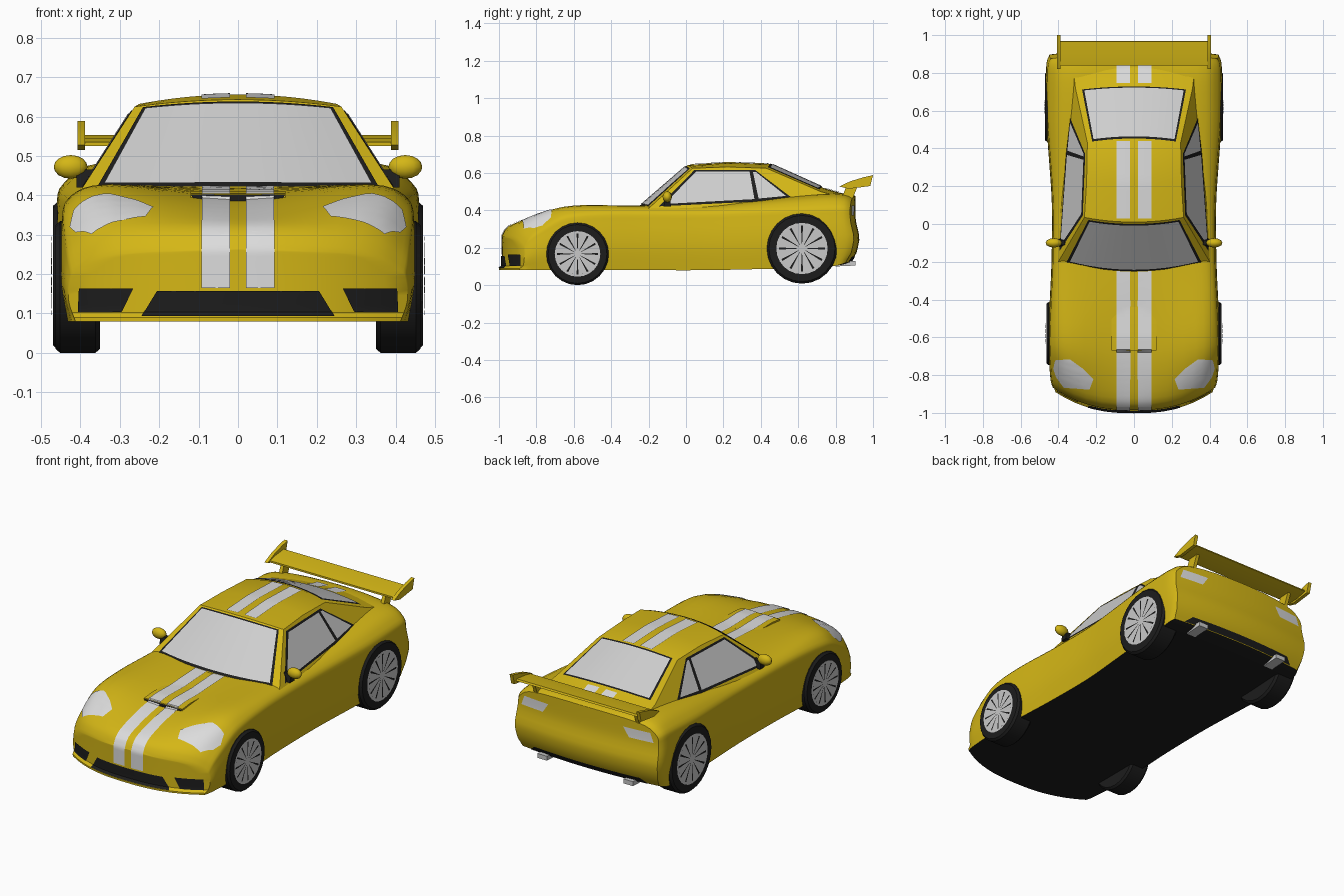
import bpy, bmesh, math
from mathutils import Vector, Matrix
from mathutils.bvhtree import BVHTree

if "Cube" in bpy.data.objects:
    bpy.data.objects.remove(bpy.data.objects["Cube"])


def mat(name, r, g, b):
    m = bpy.data.materials.new(name)
    m.diffuse_color = (r, g, b, 1)
    m.use_nodes = True
    m.node_tree.nodes["Principled BSDF"].inputs["Base Color"].default_value = m.diffuse_color
    return m


YELLOW = mat("yellow_paint", 0.66, 0.47, 0.008)
BLACK = mat("black_trim", 0.012, 0.012, 0.012)
WHITE = mat("white_stripe", 0.72, 0.72, 0.72)
GLASS = mat("pale_glass", 0.62, 0.62, 0.62)
METAL = mat("wheel_metal", 0.58, 0.58, 0.58)


def make(name, verts, faces, mats, facing=None, angle=35):
    """Mesh object; open plates are turned towards 'facing'."""
    bm = bmesh.new()
    vs = [bm.verts.new(v) for v in verts]
    for f in faces:
        bm.faces.new([vs[i] for i in f])
    bmesh.ops.remove_doubles(bm, verts=bm.verts, dist=1e-5)
    bmesh.ops.recalc_face_normals(bm, faces=bm.faces)
    bm.normal_update()
    if facing is not None:
        for f in bm.faces:
            if f.normal.dot(Vector(facing)) < 0:
                f.normal_flip()
    me = bpy.data.meshes.new(name)
    bm.to_mesh(me)
    bm.free()
    for m in mats:
        me.materials.append(m)
    ob = bpy.data.objects.new(name, me)
    bpy.context.collection.objects.link(ob)
    bpy.ops.object.select_all(action='DESELECT')
    ob.select_set(True)
    bpy.context.view_layer.objects.active = ob
    bpy.ops.object.shade_smooth_by_angle(angle=math.radians(angle))
    return ob


def grid_faces(rows, cols, start=0, closed=False):
    return [(start + r * cols + c, start + r * cols + (c + 1) % cols,
             start + (r + 1) * cols + (c + 1) % cols, start + (r + 1) * cols + c)
            for r in range(rows - 1) for c in range(cols if closed else cols - 1)]


def spline(pts, steps):
    """Catmull-Rom through tuples of any size; the ends are not extended."""
    out = []
    for i in range(1, len(pts) - 2):
        for s in range(steps):
            t = s / steps
            out.append([0.5 * (2 * b + (c - a) * t + (2 * a - 5 * b + 4 * c - d) * t * t
                               + (3 * b - a - 3 * c + d) * t ** 3)
                        for a, b, c, d in zip(*pts[i - 1:i + 3])])
    return out + [list(pts[-2])]


def prism(name, yz, x0, x1, m):
    n = len(yz)
    verts = [(x, y, z) for x in (x0, x1) for y, z in yz]
    faces = [tuple(range(n)), tuple(range(n, 2 * n))]
    faces += [(i, (i + 1) % n, n + (i + 1) % n, n + i) for i in range(n)]
    return make(name, verts, faces, [m])


# Body shell: sections along y, rounded nose and tail
STATIONS = [  # y, half width, centre top, fender top, shoulder, bottom
    (-0.985, .43, .262, .25, .21, .08), (-0.95, .44, .315, .305, .26, .08),
    (-0.85, .447, .35, .365, .315, .08), (-0.72, .452, .378, .41, .37, .08),
    (-0.58, .452, .395, .427, .39, .08), (-0.40, .445, .41, .427, .40, .08),
    (-0.20, .436, .42, .425, .40, .08), (0.10, .434, .43, .43, .40, .08),
    (0.35, .45, .44, .45, .41, .085), (0.55, .464, .47, .47, .42, .09),
    (0.75, .466, .49, .485, .43, .10), (0.86, .462, .49, .48, .43, .11),
    (0.905, .447, .478, .465, .42, .12)]


def bend(x, y, z):
    f = min(1, max(0, (-0.55 - y) / 0.43))
    r = min(1, max(0, (y - 0.8) / 0.105))
    dy = f * 0.1 * (abs(x) / 0.4) ** 2.5 - (0.015 * f ** 4 if z < 0.09 else 0)
    dy += r * (0.022 * math.exp(-((z - .25) / .07) ** 2) - 0.03 * (x / .45) ** 2
               - 0.035 * max(0, (0.17 - z) / 0.07))
    return (x, y + dy, z)


def half_section(w, zc, zf, zs, zb):
    h = zs - zb
    p = [(.96 * w, zb), (w, zb + .4 * h), (.99 * w, zb + .8 * h), (.95 * w, zs), (.72 * w, zf), (0, zc)]
    return spline([p[0]] + p + [(-.72 * w, zf)], 4)


def build_body():
    K = 16
    us = [-1 + 2 * k / K for k in range(K + 1)]
    secs = [(s[0], half_section(*s[1:])) for s in spline([STATIONS[0]] + STATIONS + [STATIONS[-1]], 3)]
    verts = []
    for y, H in secs:
        verts += [bend(x, y, z) for x, z in H] + [bend(-x, y, z) for x, z in H[-2::-1]]
        verts += [bend(H[0][0] * u, y, H[0][1]) for u in us[1:-1]]
    faces = grid_faces(len(secs), len(verts) // len(secs), 0, True)
    for y, H in (secs[0], secs[-1]):
        start = len(verts)
        verts += [bend(x * u, y, z) for x, z in H for u in us]
        faces += grid_faces(len(H), K + 1, start)
    ob = make("body_shell", verts, faces, [YELLOW, BLACK])
    for p in ob.data.polygons:          # dark underside
        if p.normal.z < -0.8 and p.center.z < 0.15:
            p.material_index = 1
    return ob


body = build_body()


# Cabin: rows across the car, sides lie on one leaning plane
def side(y, z, off=0):
    return Vector((0.387 - (z - .42) * .6 - .04 * y + off * .857, y, z + off * .51))


def row(yc, zc, ye, ze, yb, zb):
    return (side(ye, ze).x, yc, zc, ye, ze, yb, zb)


ROWS = [row(-.26, .41, -.20, .41, -.20, .38), row(.01, .643, .035, .625, .03, .38),
        row(.22, .656, .22, .632, .22, .39), row(.45, .648, .43, .625, .43, .40),
        row(.74, .518, .72, .50, .75, .42), row(.87, .48, .86, .465, .87, .41)]


def across(r, u):
    w, yc, zc, ye, ze = r[:5]
    return Vector((w * u, ye + (yc - ye) * (1 - u * u), ze + (zc - ze) * (1 - u * u)))


verts = []
for r in ROWS:
    base = side(r[5], r[6])
    verts += [Vector((-base.x, base.y, base.z))] + [across(r, k / 6) for k in range(-6, 7)] + [base]
cabin = make("cabin", verts, grid_faces(len(ROWS), 15), [YELLOW], angle=30)


def pane(name, a, b, t0, t1, umax, normal, off, m):
    n = Vector(normal).normalized()
    vs = [across(a, u).lerp(across(b, u), t) + n * off
          for t in (t0, t1) for u in [umax * k / 6 for k in range(-6, 7)]]
    make(name, vs, grid_faces(2, 13), [m], normal)


for nm, i, nrm, t0, t1, um in (("windscreen", 0, (0, -.66, .75), .08, .945, .87),
                               ("rear_window", 3, (0, .42, .9), .04, .93, .86)):
    pane(nm + "_frame", ROWS[i], ROWS[i + 1], t0 - .035, t1 + .025, um + .035, nrm, .003, BLACK)
    pane(nm, ROWS[i], ROWS[i + 1], t0, t1, um, nrm, .006, GLASS)

SIDE_PANES = [("side_window_frame", [(-.145, .42), (.045, .614), (.37, .614), (.56, .47), (.37, .445)], .003, BLACK),
              ("door_window", [(-.115, .431), (.053, .604), (.34, .604), (.366, .457)], .006, GLASS),
              ("quarter_window", [(.358, .602), (.374, .602), (.535, .474), (.388, .46)], .006, GLASS)]
for s, tag in ((1, "right"), (-1, "left")):
    for nm, poly, off, m in SIDE_PANES:
        vs = [side(y, z, off) for y, z in poly]
        make(tag + "_" + nm, [(s * v.x, v.y, v.z) for v in vs], [tuple(range(len(vs)))], [m], (s, 0, .5))

# Hood scoop with dark mouth
scoop = prism("hood_scoop", [(-.67, .37), (-.67, .404), (-.60, .411), (-.44, .408), (-.44, .38)], -.12, .12, YELLOW)
make("scoop_mouth", [(-.11, -.674, .386), (.11, -.674, .386), (.12, -.674, .402), (-.12, -.674, .402)],
     [(0, 1, 2, 3)], [BLACK], (0, -1, 0))


# Thin plates projected onto the surfaces
def bvh(ob):
    return BVHTree.FromPolygons([v.co for v in ob.data.vertices], [p.vertices for p in ob.data.polygons])


TREES = [bvh(o) for o in (body, cabin, scoop)]
DOWN, BACK, FORE = Vector((0, 0, -1)), Vector((0, 1, 0)), Vector((0, -1, 0))


def drape(name, a, b, d, m, n=8, s=6, off=.004):
    """Plate between polylines a and b, given as (x, y) from above or (x, z) from an end."""
    def fine(l):
        return [Vector(p).lerp(Vector(q), k / s) for p, q in zip(l, l[1:]) for k in range(s)] + [Vector(l[-1])]
    A, B = fine(a), fine(b)
    vs = []
    for j in range(n + 1):
        for p, q in zip(A, B):
            c = p.lerp(q, j / n)
            o = Vector((c.x, c.y, 2)) if d is DOWN else Vector((c.x, -2 * d.y, c.y))
            hits = [h for h in (t.ray_cast(o, d) for t in TREES) if h[0]]
            h = min(hits, key=lambda k: k[3]) if hits else TREES[0].find_nearest(o + d * 1.1)
            nrm = h[1] if h[1].dot(d) < 0 else -h[1]
            vs.append(h[0] + nrm * off)
    make(name, vs, grid_faces(n + 1, len(A)), [m], -d)


def mirror(pts, s):
    return [(s * x, y) for x, y in pts]


for s, tag in ((1, "right"), (-1, "left")):
    # Twin racing stripes
    for nm, d, lo, hi, n in (("nose", BACK, .165, .305, 14), ("hood", DOWN, -.965, -.25, 50),
                             ("roof", DOWN, .03, .44, 14), ("deck", DOWN, .745, .84, 8)):
        drape(f"{tag}_{nm}_stripe", mirror([(.02, lo), (.092, lo)], s),
              mirror([(.02, hi), (.092, hi)], s), d, WHITE, n, 3)
    # Lamps and front side intakes
    drape(tag + "_headlight", mirror([(.235, -.875), (.215, -.82), (.27, -.765), (.34, -.715)], s),
          mirror([(.37, -.865), (.41, -.81), (.425, -.765), (.415, -.72)], s), DOWN, WHITE, 10, 4)
    drape(tag + "_tail_light", mirror([(.27, .372), (.415, .372)], s),
          mirror([(.235, .425), (.395, .425)], s), FORE, WHITE, 6, 6)
    drape(tag + "_side_intake", mirror([(.295, .10), (.405, .10)], s),
          mirror([(.265, .163), (.402, .163)], s), BACK, BLACK, 6, 6)
    # Door mirrors
    prism(tag + "_mirror_stalk", [(-.12, .42), (-.08, .42), (-.085, .465), (-.11, .465)], s * .36, s * .41, BLACK)
    bm = bmesh.new()
    bmesh.ops.create_uvsphere(bm, u_segments=12, v_segments=8, radius=1,
                              matrix=Matrix.Translation((s * .425, -.10, .472)) @ Matrix.Diagonal((.043, .025, .03, 1)))
    make(tag + "_door_mirror", [v.co.copy() for v in bm.verts],
         [tuple(v.index for v in f.verts) for f in bm.faces], [YELLOW], angle=50)
    bm.free()
    # Exhausts, wing struts and wing end plates
    prism(tag + "_exhaust", [(.80, .10), (.905, .105), (.905, .13), (.80, .125)], s * .24, s * .30, METAL)
    prism(tag + "_wing_strut", [(.83, .46), (.89, .46), (.92, .535), (.86, .535)], s * .31, s * .33, YELLOW)
    prism(tag + "_wing_end", [(.82, .528), (.87, .515), (.985, .53), (1.0, .588), (.95, .577), (.88, .556)],
          s * .388, s * .408, YELLOW)

drape("front_grille", [(-.245, .09), (.245, .09)], [(-.205, .157), (.205, .157)], BACK, BLACK, 6, 16)
drape("rear_diffuser", [(-.37, .123), (.37, .123)], [(-.33, .155), (.33, .155)], FORE, BLACK, 4, 16)
prism("rear_wing", [(.84, .525), (.90, .527), (.97, .543), (.965, .553), (.89, .545), (.84, .535)], -.39, .39, YELLOW)


# Wheels: tyre, dark rim disc and twelve broad spokes
def ring(x, y, z, r, n):
    return [(x, y + r * math.cos(2 * math.pi * k / n), z + r * math.sin(2 * math.pi * k / n)) for k in range(n)]


def wheel(tag, s, y, z, r, xo):
    N, xi, R = 24, .35, .73 * r
    profile = [(xi, r * .5), (xi, r * .94), (xi + .012, r), (xo - .012, r), (xo, r * .94), (xo, r * .5)]
    vs = [v for x, q in profile for v in ring(s * x, y, z, q, N)]
    fs = grid_faces(6, N, 0, True) + [tuple(range(N)), tuple(range(5 * N, 6 * N))]
    make(tag + "_tyre", vs, fs, [BLACK], angle=30)
    make(tag + "_rim_back", ring(s * (xo + .001), y, z, R, N), [tuple(range(N))], [BLACK], (s, 0, 0))
    x = s * (xo + .004)
    vs = ring(x, y, z, R, N) + ring(x, y, z, R * .9, N) + ring(x, y, z, R * .16, N)
    fs = grid_faces(2, N, 0, True) + [tuple(range(2 * N, 3 * N))]
    for k in range(12):
        i = len(vs)
        for q, da in ((.12, -.22), (.12, .22), (.92, .215), (.92, -.215)):
            a = 2 * math.pi * (k + .5) / 12 + da
            vs.append((x + s * (.001 if q > .5 else -.002), y + q * R * math.cos(a), z + q * R * math.sin(a)))
        fs.append((i, i + 1, i + 2, i + 3))
    make(tag + "_spokes", vs, fs, [METAL], (s, 0, 0))


for s, tag in ((1, "right"), (-1, "left")):
    wheel("front_" + tag, s, -.58, .167, .167, .464)
    wheel("rear_" + tag, s, .62, .196, .188, .470)
